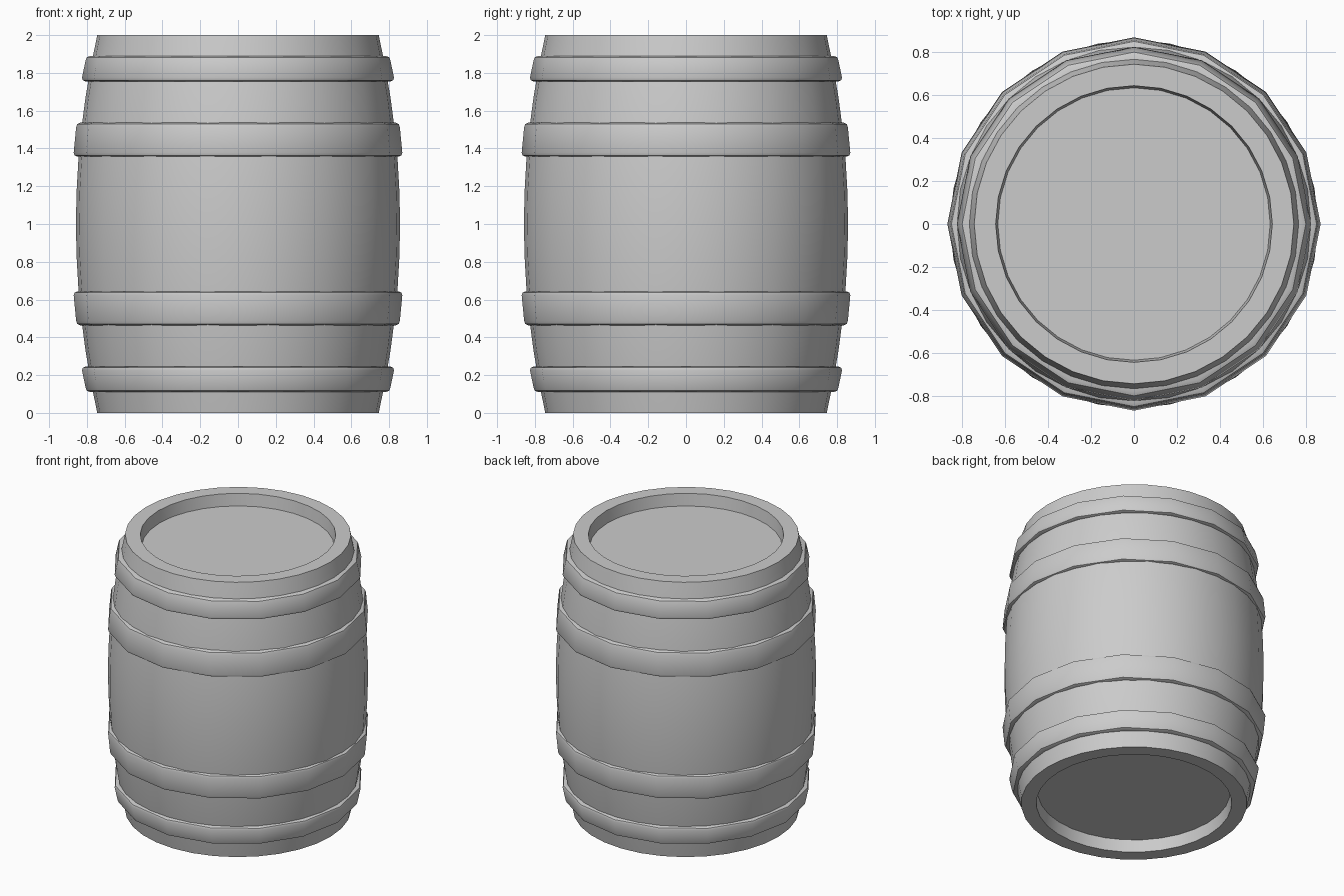
import bpy
import bmesh
import math

default = bpy.data.objects.get("Cube")
if default:
    bpy.data.objects.remove(default)

gray = bpy.data.materials.new("plain gray")
gray.use_nodes = True
gray.diffuse_color = (0.6, 0.6, 0.6, 1)
gray.node_tree.nodes["Principled BSDF"].inputs["Base Color"].default_value = gray.diffuse_color


def lathe(name, profile, sides, closed=False):
    """Turn a (radius, height) profile around z; open profiles get capped ends."""
    bm = bmesh.new()
    rings = []
    for r, z in profile:
        angles = [math.tau * i / sides for i in range(sides)]
        rings.append([bm.verts.new((r * math.cos(a), r * math.sin(a), z)) for a in angles])
    pairs = list(zip(rings, rings[1:]))
    if closed:
        pairs.append((rings[-1], rings[0]))
    else:
        bm.faces.new(rings[0])
        bm.faces.new(rings[-1])
    for low, high in pairs:
        for i in range(sides):
            j = (i + 1) % sides
            bm.faces.new((low[i], low[j], high[j], high[i]))
    bmesh.ops.recalc_face_normals(bm, faces=bm.faces)
    mesh = bpy.data.meshes.new(name)
    bm.to_mesh(mesh)
    bm.free()
    mesh.materials.append(gray)
    obj = bpy.data.objects.new(name, mesh)
    bpy.context.collection.objects.link(obj)
    bpy.ops.object.select_all(action="DESELECT")
    obj.select_set(True)
    bpy.context.view_layer.objects.active = obj
    bpy.ops.object.shade_smooth_by_angle(angle=math.radians(40))
    return obj


def stave_radius(z):
    return 0.858 - 0.113 * (z - 1) ** 2


# Bulging body with a recessed lid at each end
steps = 12
heights = [2 * i / steps for i in range(steps + 1)]
body = [(0.635, 0.087), (0.645, 0)]
body += [(stave_radius(z), z) for z in heights]
body += [(0.645, 2), (0.635, 1.913)]
lathe("barrel_body", body, 32)


def hoop(name, wide_z, narrow_z, wide_r, narrow_r):
    """Tapered band with rounded edges, wider towards the barrel's middle."""
    s = 1 if narrow_z > wide_z else -1
    profile = [(wide_r - 0.08, wide_z), (wide_r - 0.018, wide_z),
               (wide_r - 0.005, wide_z + s * 0.006), (wide_r, wide_z + s * 0.02),
               (narrow_r, narrow_z - s * 0.025), (narrow_r - 0.006, narrow_z - s * 0.008),
               (narrow_r - 0.024, narrow_z), (narrow_r - 0.08, narrow_z)]
    lathe(name, profile, 16, closed=True)


# Two hoops above the middle, mirrored below it
for label, flip in (("upper", False), ("lower", True)):
    for size, z0, z1, r0, r1 in (("large", 1.357, 1.537, 0.87, 0.857),
                                 ("small", 1.755, 1.89, 0.826, 0.807)):
        if flip:
            z0, z1 = 2 - z0, 2 - z1
        hoop(f"{label}_{size}_hoop", z0, z1, r0, r1)
